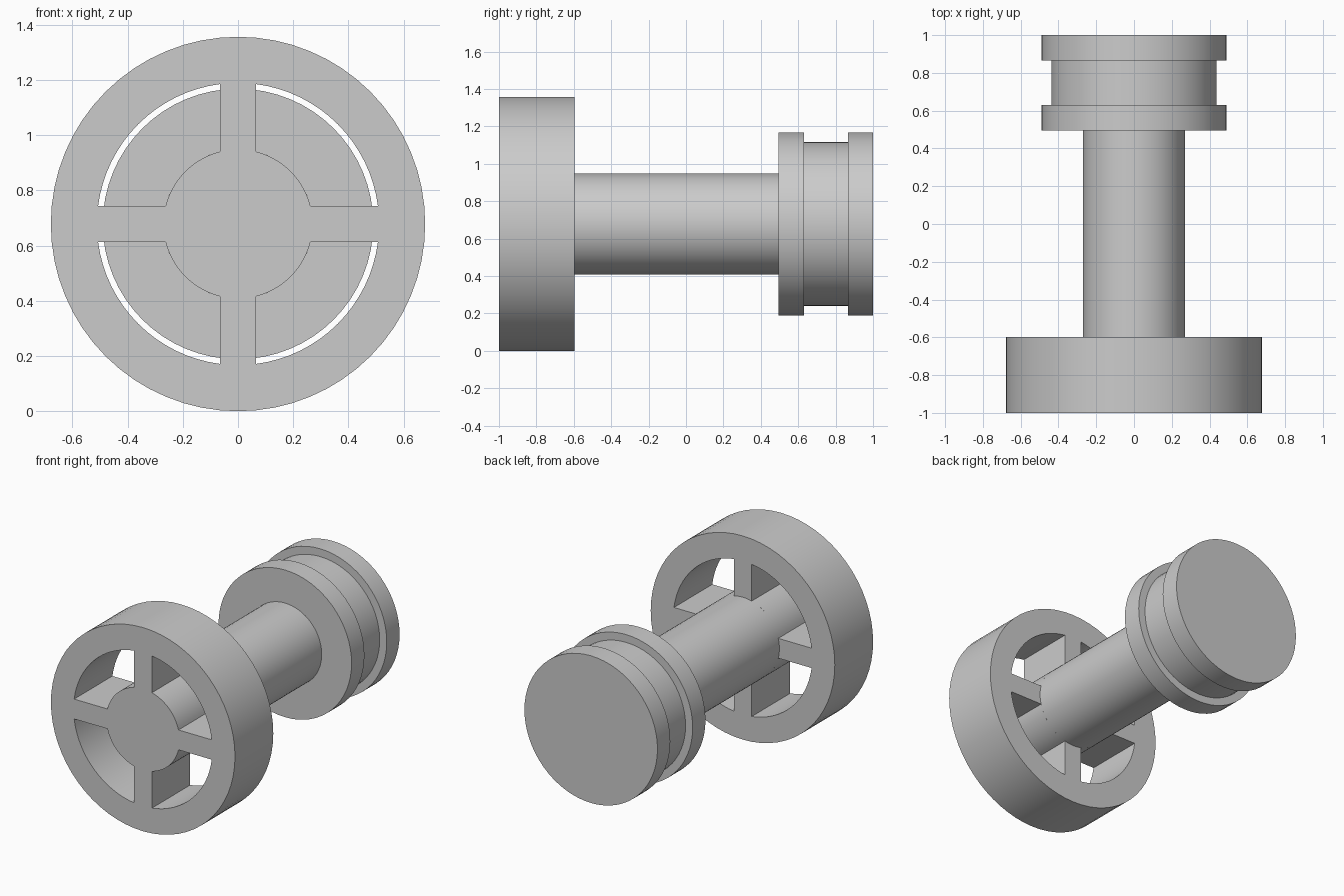
import bpy, bmesh, math
from mathutils import Matrix, Vector

cube = bpy.data.objects.get("Cube")
if cube:
    bpy.data.objects.remove(cube, do_unlink=True)

SEGMENTS = 64
AXIS_Z = 0.678      # height of the common axis
WHEEL_R = 0.678
HOLE_R = 0.511      # inner radius of the rim
SHAFT_R = 0.27
SPOKE_HALF = 0.066
WHEEL_FRONT, WHEEL_BACK = -1.0, -0.597

grey = bpy.data.materials.new("plain grey")
grey.use_nodes = True
colour = (0.6, 0.6, 0.6, 1)
grey.diffuse_color = colour
grey.node_tree.nodes["Principled BSDF"].inputs["Base Color"].default_value = colour


def finish(obj):
    """Give the part its colour and smooth round sides with sharp rims."""
    obj.data.materials.clear()
    obj.data.materials.append(grey)
    bpy.ops.object.select_all(action='DESELECT')
    obj.select_set(True)
    bpy.context.view_layer.objects.active = obj
    bpy.ops.object.shade_smooth_by_angle(angle=math.radians(30))


def arc(radius, start, end, steps):
    return [(radius * math.cos(start + (end - start) * i / steps),
             radius * math.sin(start + (end - start) * i / steps))
            for i in range(steps + 1)]


def window(turn):
    """Outline of one opening between two spokes."""
    a = math.asin(SPOKE_HALF / HOLE_R)
    b = math.asin(SPOKE_HALF / SHAFT_R)
    quarter = math.pi / 2
    outline = (arc(HOLE_R, a, quarter - a, SEGMENTS // 4)
               + arc(SHAFT_R, quarter - b, b, SEGMENTS // 4))
    c, s = math.cos(turn), math.sin(turn)
    return [(x * c - y * s, x * s + y * c) for x, y in outline]


# Spoked wheel: a filled outline with four openings, given depth
curve = bpy.data.curves.new("wheel_outline", 'CURVE')
curve.dimensions = '2D'
curve.fill_mode = 'BOTH'
curve.extrude = (WHEEL_BACK - WHEEL_FRONT) / 2
outlines = [arc(WHEEL_R, 0, 2 * math.pi, SEGMENTS)[:-1]]
outlines += [window(i * math.pi / 2) for i in range(4)]
for points in outlines:
    spline = curve.splines.new('POLY')
    spline.points.add(len(points) - 1)
    for point, (x, y) in zip(spline.points, points):
        point.co = (x, y, 0, 1)
    spline.use_cyclic_u = True

outline_obj = bpy.data.objects.new("wheel_outline", curve)
bpy.context.collection.objects.link(outline_obj)
bpy.context.view_layer.update()
depsgraph = bpy.context.evaluated_depsgraph_get()
mesh = bpy.data.meshes.new_from_object(outline_obj.evaluated_get(depsgraph))
bpy.data.objects.remove(outline_obj, do_unlink=True)

bm = bmesh.new()
bm.from_mesh(mesh)
bmesh.ops.remove_doubles(bm, verts=bm.verts, dist=0.0001)
bm.transform(Matrix.Translation((0, (WHEEL_FRONT + WHEEL_BACK) / 2, AXIS_Z))
             @ Matrix.Rotation(math.pi / 2, 4, 'X'))
bmesh.ops.recalc_face_normals(bm, faces=bm.faces)
bm.to_mesh(mesh)
bm.free()
wheel = bpy.data.objects.new("spoked_wheel", mesh)
bpy.context.collection.objects.link(wheel)
finish(wheel)

# Shaft and grooved head: one turned profile of (radius, y)
profile = [(SHAFT_R, WHEEL_BACK), (SHAFT_R, 0.495), (0.49, 0.495), (0.49, 0.63),
           (0.438, 0.63), (0.438, 0.865), (0.49, 0.865), (0.49, 1.0)]
bm = bmesh.new()
rings = []
for radius, y in profile:
    rings.append([bm.verts.new((x, y, AXIS_Z + z))
                  for x, z in arc(radius, 0, 2 * math.pi, SEGMENTS)[:-1]])
for near, far in zip(rings, rings[1:]):
    for i in range(SEGMENTS):
        j = (i + 1) % SEGMENTS
        bm.faces.new((near[i], near[j], far[j], far[i]))
bm.faces.new(rings[-1])
bmesh.ops.recalc_face_normals(bm, faces=bm.faces)
# The open end meets the wheel, so check the back cap points backwards
bm.faces.ensure_lookup_table()
if bm.faces[-1].normal.dot(Vector((0, 1, 0))) < 0:
    bmesh.ops.reverse_faces(bm, faces=bm.faces)
mesh = bpy.data.meshes.new("shaft_and_head")
bm.to_mesh(mesh)
bm.free()
shaft = bpy.data.objects.new("shaft_and_head", mesh)
bpy.context.collection.objects.link(shaft)
finish(shaft)
